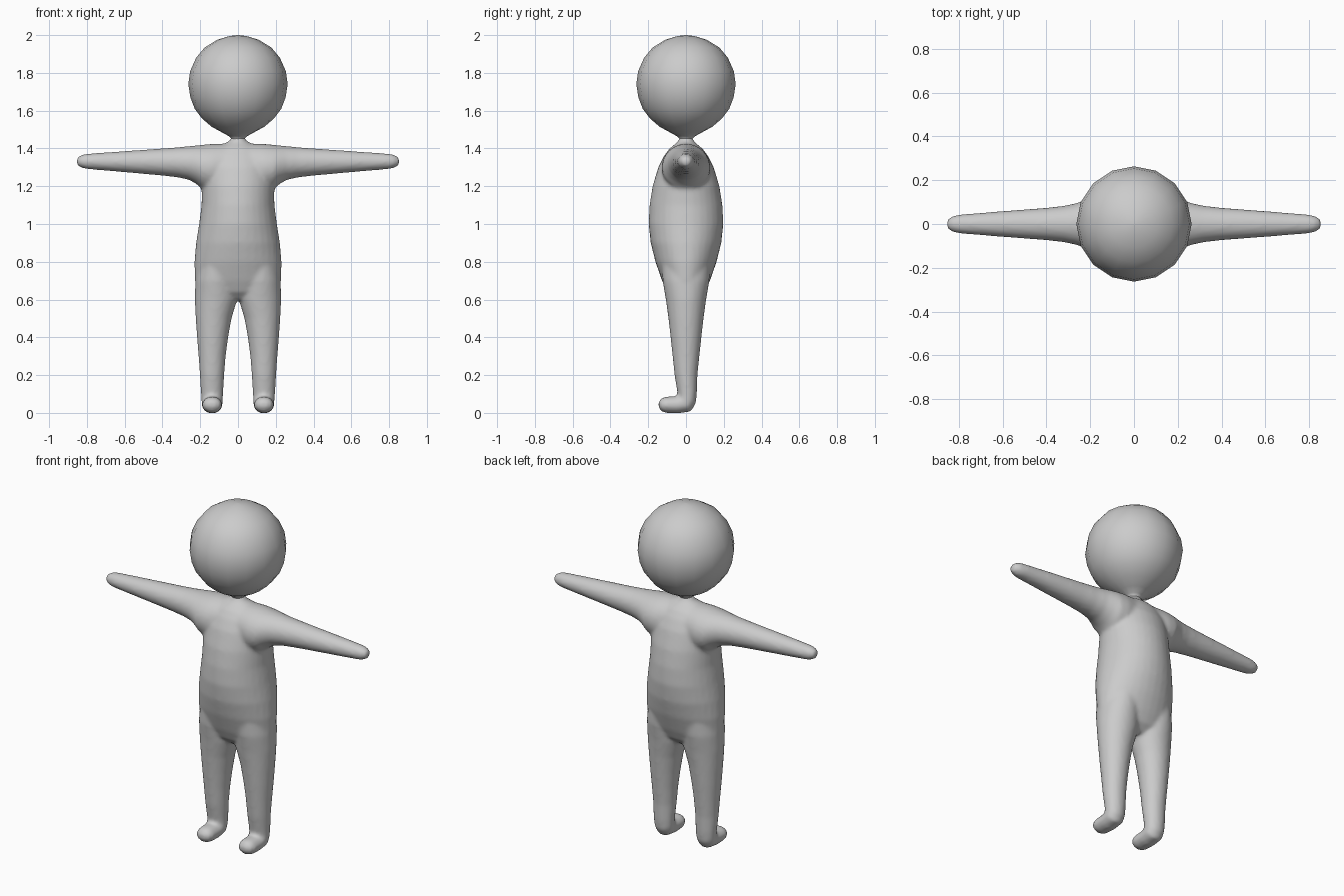
import bpy, bmesh, math
from mathutils import Vector

skin = bpy.data.materials.new("plain_grey")
skin.diffuse_color = (0.6, 0.6, 0.6, 1)


def loft(bm, rings, sides=32):
    """Skin a closed tube through elliptical rings of (centre, half axis u, half axis v)."""
    loops = []
    for c, u, v in rings:
        c, u, v = Vector(c), Vector(u), Vector(v)
        loops.append([bm.verts.new(c + u * math.cos(a) + v * math.sin(a))
                      for a in (2 * math.pi * i / sides for i in range(sides))])
    for a, b in zip(loops, loops[1:]):
        for i in range(sides):
            j = (i + 1) % sides
            bm.faces.new((a[i], a[j], b[j], b[i]))
    bm.faces.new(loops[0][::-1])
    bm.faces.new(loops[-1])


def finish(bm, name):
    bmesh.ops.recalc_face_normals(bm, faces=bm.faces)
    for f in bm.faces:
        f.smooth = True
    me = bpy.data.meshes.new(name)
    bm.to_mesh(me)
    bm.free()
    me.materials.append(skin)
    ob = bpy.data.objects.new(name, me)
    bpy.context.collection.objects.link(ob)
    return ob


body = bmesh.new()

# Torso: height, half width, half depth
torso = [(0.60, 0.10, 0.06), (0.64, 0.19, 0.10), (0.70, 0.229, 0.127), (0.80, 0.231, 0.162),
         (0.90, 0.222, 0.187), (1.00, 0.206, 0.198), (1.10, 0.193, 0.193), (1.20, 0.192, 0.177),
         (1.30, 0.19, 0.147), (1.36, 0.17, 0.117), (1.40, 0.13, 0.087), (1.425, 0.075, 0.055),
         (1.44, 0.042, 0.04), (1.46, 0.036, 0.036)]
loft(body, [((0, 0, z), (rx, 0, 0), (0, ry, 0)) for z, rx, ry in torso])

# Arms: distance out, top, bottom, half depth
arm = [(0.00, 1.428, 1.20, 0.11), (0.14, 1.424, 1.17, 0.13), (0.19, 1.419, 1.185, 0.125),
       (0.22, 1.416, 1.212, 0.112), (0.26, 1.412, 1.234, 0.096), (0.32, 1.406, 1.247, 0.083),
       (0.40, 1.400, 1.256, 0.074), (0.60, 1.386, 1.274, 0.059), (0.80, 1.372, 1.291, 0.043),
       (0.83, 1.366, 1.298, 0.036), (0.848, 1.354, 1.309, 0.024), (0.855, 1.343, 1.32, 0.012)]

# Legs: inner edge, outer edge, y, z, half depth, forward tilt in degrees
leg = [(0.02, 0.20, 0, 0.85, 0.13, 0), (0.005, 0.226, 0, 0.70, 0.124, 0),
       (0.004, 0.229, 0, 0.60, 0.107, 0), (0.034, 0.224, 0, 0.50, 0.093, 0),
       (0.052, 0.217, 0, 0.40, 0.082, 0), (0.065, 0.209, 0, 0.30, 0.071, 0),
       (0.073, 0.202, 0, 0.20, 0.061, 0), (0.078, 0.197, 0.006, 0.11, 0.052, 0),
       (0.080, 0.194, 0.004, 0.075, 0.054, 25), (0.081, 0.193, -0.005, 0.052, 0.055, 55),
       (0.083, 0.191, -0.045, 0.043, 0.046, 90), (0.085, 0.189, -0.11, 0.043, 0.043, 90),
       (0.095, 0.179, -0.132, 0.043, 0.033, 90), (0.115, 0.159, -0.145, 0.043, 0.015, 90)]

for s in (-1, 1):
    loft(body, [((s * x, 0, (t + b) / 2), (0, ry, 0), (0, 0, (t - b) / 2)) for x, t, b, ry in arm])
    rings = []
    for xi, xo, y, z, r, tilt in leg:
        t = math.radians(tilt)
        rings.append(((s * (xi + xo) / 2, y, z), ((xo - xi) / 2, 0, 0),
                      (0, r * math.cos(t), -r * math.sin(t))))
    loft(body, rings)

# Melt torso and limbs into one soft skin
body_ob = finish(body, "body")
melt = body_ob.modifiers.new("melt", 'REMESH')
melt.mode = 'VOXEL'
melt.voxel_size = 0.011
melt.use_smooth_shade = True
soften = body_ob.modifiers.new("soften", 'SMOOTH')
soften.factor = 0.5
soften.iterations = 6

# Head: sixteen-sided ball drawn down into the neck, as height and radius
head = [(1.42, 0.034), (1.45, 0.034), (1.465, 0.048), (1.485, 0.085), (1.515, 0.14), (1.56, 0.192),
        (1.61, 0.229), (1.67, 0.252), (1.74, 0.263), (1.81, 0.253), (1.88, 0.222),
        (1.935, 0.176), (1.975, 0.11), (1.995, 0.045), (2.0, 0.005)]
bm = bmesh.new()
loft(bm, [((0, 0, z), (r, 0, 0), (0, r, 0)) for z, r in head], 16)
finish(bm, "head")
